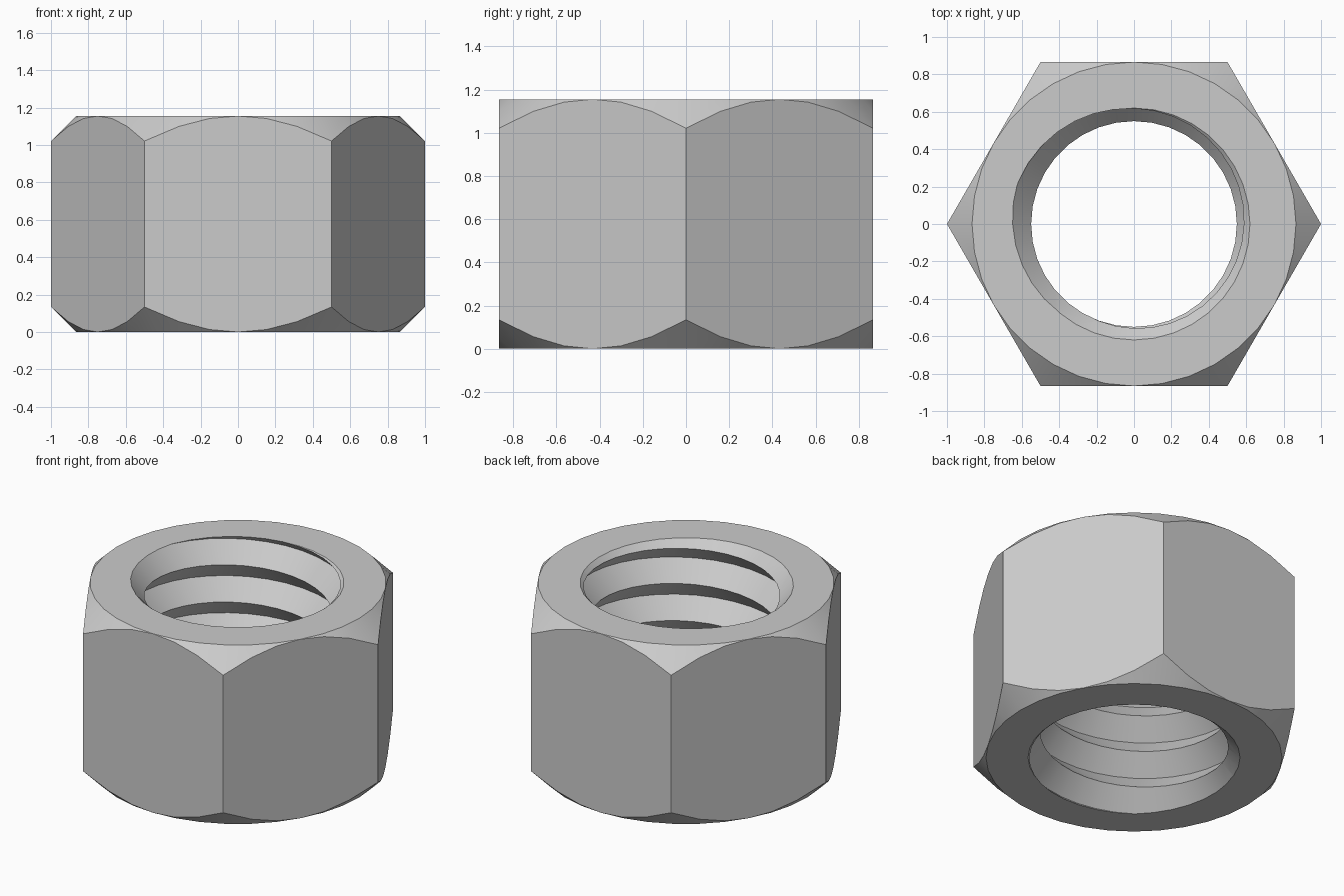
import bpy, bmesh
from math import sin, cos, radians, pi

H = 1.155            # height
APOTHEM = 0.866      # centre to flat
SEG = 36             # sides per turn
CREST, ROOT, PITCH = 0.55, 0.66, 0.24
STEP = 2 * pi / SEG

old = bpy.data.objects.get("Cube")
if old:
    bpy.data.objects.remove(old, do_unlink=True)

steel = bpy.data.materials.new("grey steel")
steel.use_nodes = True
grey = (0.6, 0.6, 0.6, 1)
steel.diffuse_color = grey
steel.node_tree.nodes["Principled BSDF"].inputs["Base Color"].default_value = grey


def polar(r, a, z):
    return (r * cos(a), r * sin(a), z)


def finish(bm, name):
    bmesh.ops.remove_doubles(bm, verts=bm.verts, dist=1e-5)
    bmesh.ops.recalc_face_normals(bm, faces=bm.faces)
    mesh = bpy.data.meshes.new(name)
    bm.to_mesh(mesh)
    bm.free()
    mesh.materials.append(steel)
    obj = bpy.data.objects.new(name, mesh)
    bpy.context.collection.objects.link(obj)
    return obj


def stacked_rings(name, rings):
    """Closed solid from rings of points, capped at both ends."""
    bm = bmesh.new()
    rows = [[bm.verts.new(p) for p in ring] for ring in rings]
    for low, high in zip(rows, rows[1:]):
        for i in range(SEG):
            j = (i + 1) % SEG
            bm.faces.new((low[i], low[j], high[j], high[i]))
    bm.faces.new(rows[0][::-1])
    bm.faces.new(rows[-1])
    return finish(bm, name)


def circle(r, z):
    return [polar(r, i * STEP, z) for i in range(SEG)]


# Hexagonal body with conical corner chamfers
def hex_ring(top):
    ring = []
    for i in range(SEG):
        a = i * STEP
        r = APOTHEM / cos(a % (pi / 3) - pi / 6)
        drop = r - APOTHEM
        ring.append(polar(r, a, H - drop if top else drop))
    return ring


nut = stacked_rings("hex_nut", [circle(APOTHEM, 0), hex_ring(False),
                                hex_ring(True), circle(APOTHEM, H)])


# Threaded tap: crest and root helices joined into a solid
def thread_tap():
    turns, start = 8, -0.513
    bm = bmesh.new()
    rise = PITCH / SEG
    crest = [bm.verts.new(polar(CREST, i * STEP, start + i * rise))
             for i in range(turns * SEG + 1)]
    root = [bm.verts.new(polar(ROOT, i * STEP, start + PITCH / 2 + i * rise))
            for i in range((turns - 1) * SEG + 1)]
    for i in range(len(root) - 1):
        k = i + SEG
        bm.faces.new((crest[i], crest[i + 1], root[i + 1], root[i]))
        bm.faces.new((root[i], root[i + 1], crest[k + 1], crest[k]))
    ends = [bm.verts.new((0, 0, -0.7)), bm.verts.new((0, 0, H + 0.5))]
    for e in [e for e in bm.edges if e.is_boundary]:
        mid = (e.verts[0].co.z + e.verts[1].co.z) / 2
        bm.faces.new((*e.verts, ends[mid > H / 2]))
    return finish(bm, "thread_cutter")


# Countersinks at both mouths of the bore
def countersink(name, mouth, out):
    return stacked_rings(name, [circle(0.40, mouth - 0.2 * out),
                                circle(0.73, mouth + 0.1 * out)])


cutters = [thread_tap(), countersink("top_countersink", H, 1),
           countersink("bottom_countersink", 0, -1)]
for cutter in cutters:
    cutter.hide_render = True
    mod = nut.modifiers.new(cutter.name, 'BOOLEAN')
    mod.operation = 'DIFFERENCE'
    mod.solver = 'EXACT'
    mod.object = cutter

# Bake the cuts and drop the cutters
deps = bpy.context.evaluated_depsgraph_get()
baked = bpy.data.meshes.new_from_object(nut.evaluated_get(deps))
nut.modifiers.clear()
nut.data = baked
for cutter in cutters:
    bpy.data.objects.remove(cutter, do_unlink=True)

# Smooth cones and thread flanks, crisp edges
bpy.ops.object.select_all(action='DESELECT')
nut.select_set(True)
bpy.context.view_layer.objects.active = nut
bpy.ops.object.shade_smooth_by_angle(angle=radians(30))
